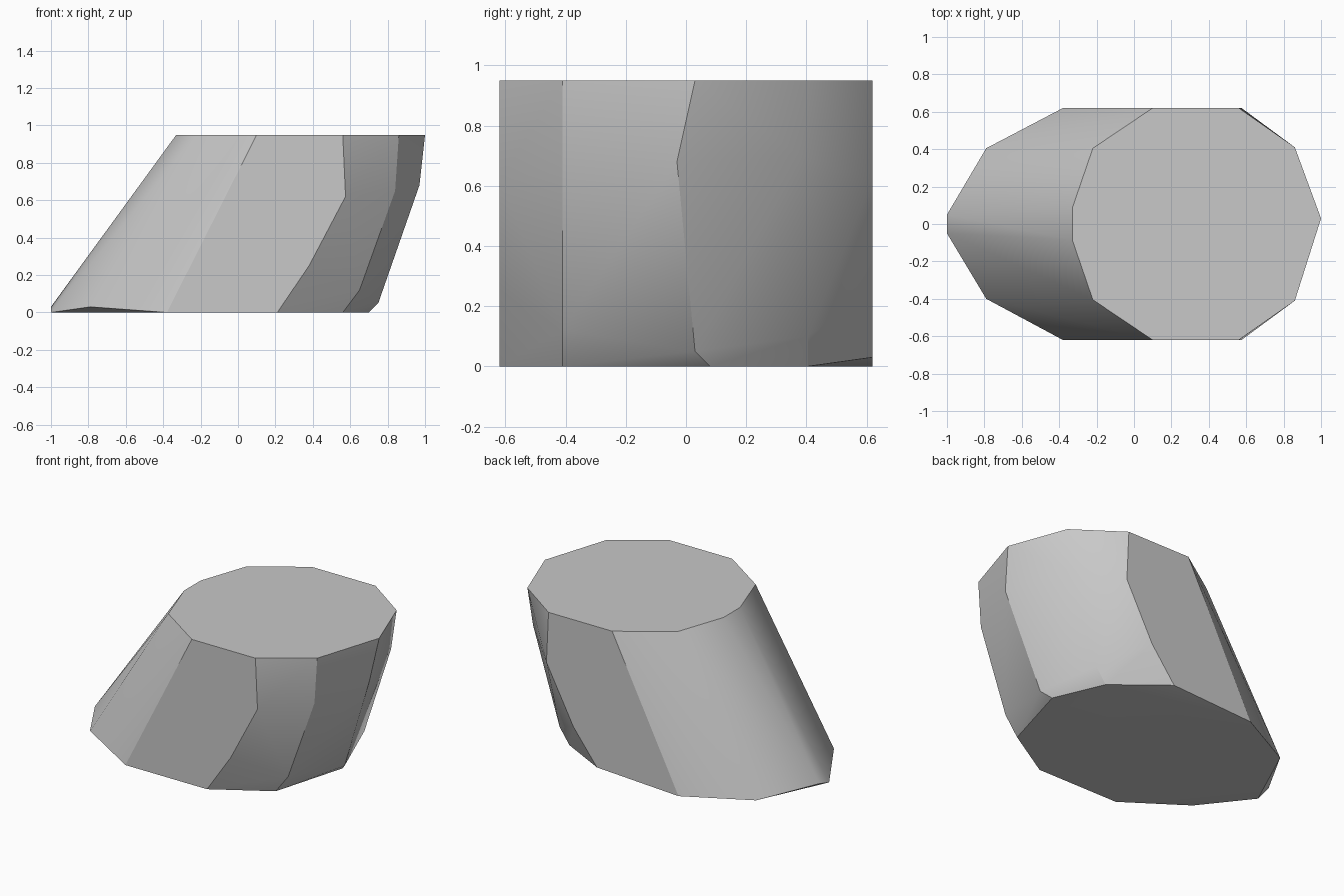
import bpy
import bmesh
import math

cube = bpy.data.objects.get("Cube")
if cube:
    bpy.data.objects.remove(cube, do_unlink=True)

# Plain grey stone
stone = bpy.data.materials.new("stone_grey")
stone.use_nodes = True
grey = (0.58, 0.58, 0.58, 1.0)
stone.diffuse_color = grey
stone.node_tree.nodes["Principled BSDF"].inputs["Base Color"].default_value = grey
stone.node_tree.nodes["Principled BSDF"].inputs["Roughness"].default_value = 0.8

HEIGHT = 0.95
SIDE = 0.62

# Flat upper outline, mirrored front to back
half_top = [(0.86, 0.41), (0.56, SIDE), (0.10, SIDE), (-0.22, 0.405), (-0.33, 0.085)]
points = [(x, s * y, HEIGHT) for x, y in half_top for s in (-1, 1)]
points.append((1.0, 0.03, HEIGHT))

# Foot outline, shifted sideways, with a few chipped corners just off the ground
points += [
    (0.70, 0.08, 0), (0.75, 0.03, 0.05),
    (0.56, 0.405, 0), (0.56, -0.41, 0),
    (0.21, SIDE, 0.03), (0.21, -SIDE, 0),
    (-0.38, SIDE, 0), (-0.38, -SIDE, 0),
    (-0.79, 0.405, 0), (-0.79, -0.40, 0.03),
    (-1.0, 0.05, 0.03), (-1.0, -0.05, 0),
]

# Bulging corners on the overhanging side
points += [
    (0.97, -0.03, 0.68),
    (0.84, 0.38, 0.70), (0.63, 0.405, 0.10),
    (0.84, -0.41, 0.65), (0.65, -0.41, 0.12),
]
for s in (-1, 1):
    points += [(0.575, s * SIDE, 0.62), (0.38, s * SIDE, 0.25)]

# Wrap the corners into one leaning block
bm = bmesh.new()
for p in points:
    bm.verts.new(p)
hull = bmesh.ops.convex_hull(bm, input=bm.verts)
loose = [v for v in bm.verts if not v.link_faces]
bmesh.ops.delete(bm, geom=loose, context='VERTS')
bmesh.ops.dissolve_limit(bm, angle_limit=math.radians(0.5),
                         verts=bm.verts, edges=bm.edges)
bmesh.ops.recalc_face_normals(bm, faces=bm.faces)

mesh = bpy.data.meshes.new("leaning_block")
bm.to_mesh(mesh)
bm.free()
mesh.materials.append(stone)
block = bpy.data.objects.new("leaning_block", mesh)
bpy.context.collection.objects.link(block)

# Soft shading over shallow creases, crisp rims
bpy.ops.object.select_all(action='DESELECT')
block.select_set(True)
bpy.context.view_layer.objects.active = block
bpy.ops.object.shade_smooth_by_angle(angle=math.radians(30))
